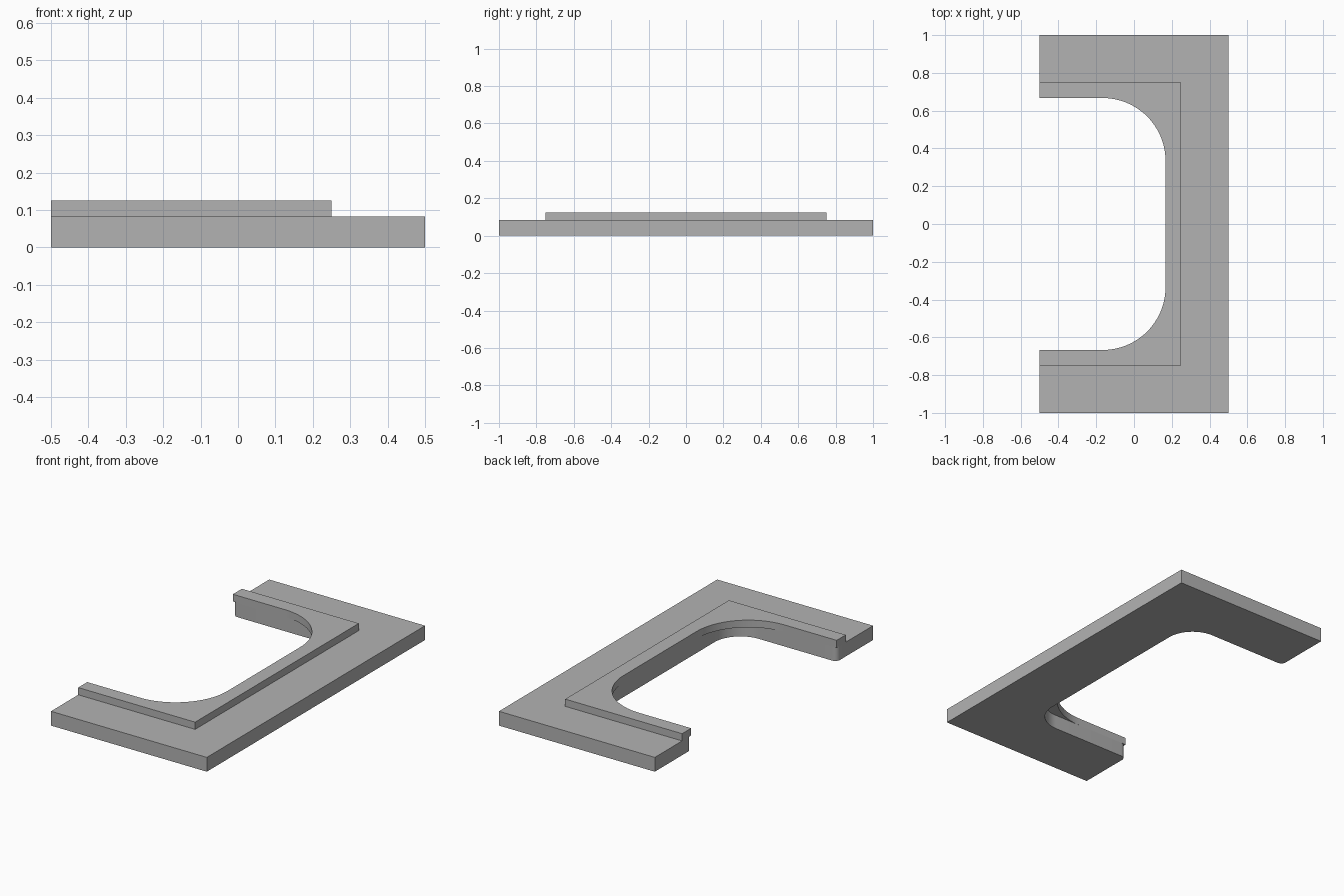
import bpy, bmesh
from math import sin, cos, pi

cube = bpy.data.objects.get("Cube")
if cube:
    bpy.data.objects.remove(cube, do_unlink=True)

grey = bpy.data.materials.new("plain grey")
grey.use_nodes = True
colour = (0.45, 0.45, 0.45, 1)
grey.diffuse_color = colour
grey.node_tree.nodes["Principled BSDF"].inputs["Base Color"].default_value = colour

BACK = -0.5                    # open side of the frame
INNER_X, INNER_Y = 0.167, 0.667


def arc(cx, cy, r, start, end, steps):
    angles = [start + (end - start) * i / steps for i in range(steps + 1)]
    return [(cx + r * cos(a), cy + r * sin(a)) for a in angles]


def frame(name, outer_x, outer_y, bottom, top, corner, tip):
    """U-shaped slab: square outside, rounded opening, optional rounded arm tips."""
    half = arc(INNER_X - corner, INNER_Y - corner, corner, 0, pi / 2, 24)
    if tip:
        half += arc(BACK + tip, INNER_Y + tip, tip, -pi / 2, -pi, 8)
    else:
        half.append((BACK, INNER_Y))
    half += [(BACK, outer_y), (outer_x, outer_y)]
    outline = half + [(x, -y) for x, y in reversed(half)]

    bm = bmesh.new()
    face = bm.faces.new([bm.verts.new((x, y, bottom)) for x, y in outline])
    raised = bmesh.ops.extrude_face_region(bm, geom=[face])["geom"]
    verts = [v for v in raised if isinstance(v, bmesh.types.BMVert)]
    bmesh.ops.translate(bm, verts=verts, vec=(0, 0, top - bottom))
    bmesh.ops.recalc_face_normals(bm, faces=bm.faces)
    big = [f for f in bm.faces if len(f.verts) > 4]
    bmesh.ops.triangulate(bm, faces=big)

    mesh = bpy.data.meshes.new(name)
    bm.to_mesh(mesh)
    bm.free()
    mesh.materials.append(grey)
    obj = bpy.data.objects.new(name, mesh)
    bpy.context.collection.objects.link(obj)
    bpy.ops.object.select_all(action="DESELECT")
    obj.select_set(True)
    bpy.context.view_layer.objects.active = obj
    bpy.ops.object.shade_smooth_by_angle(angle=pi / 6)
    return obj


# Wide lower slab with tighter opening corners and softened arm tips
frame("base_frame", 0.5, 1.0, 0.0, 0.083, 0.167, 0.03)
# Narrow raised lip that overhangs the base at the opening corners
frame("raised_lip", 0.25, 0.75, 0.083, 0.125, 0.333, 0)
